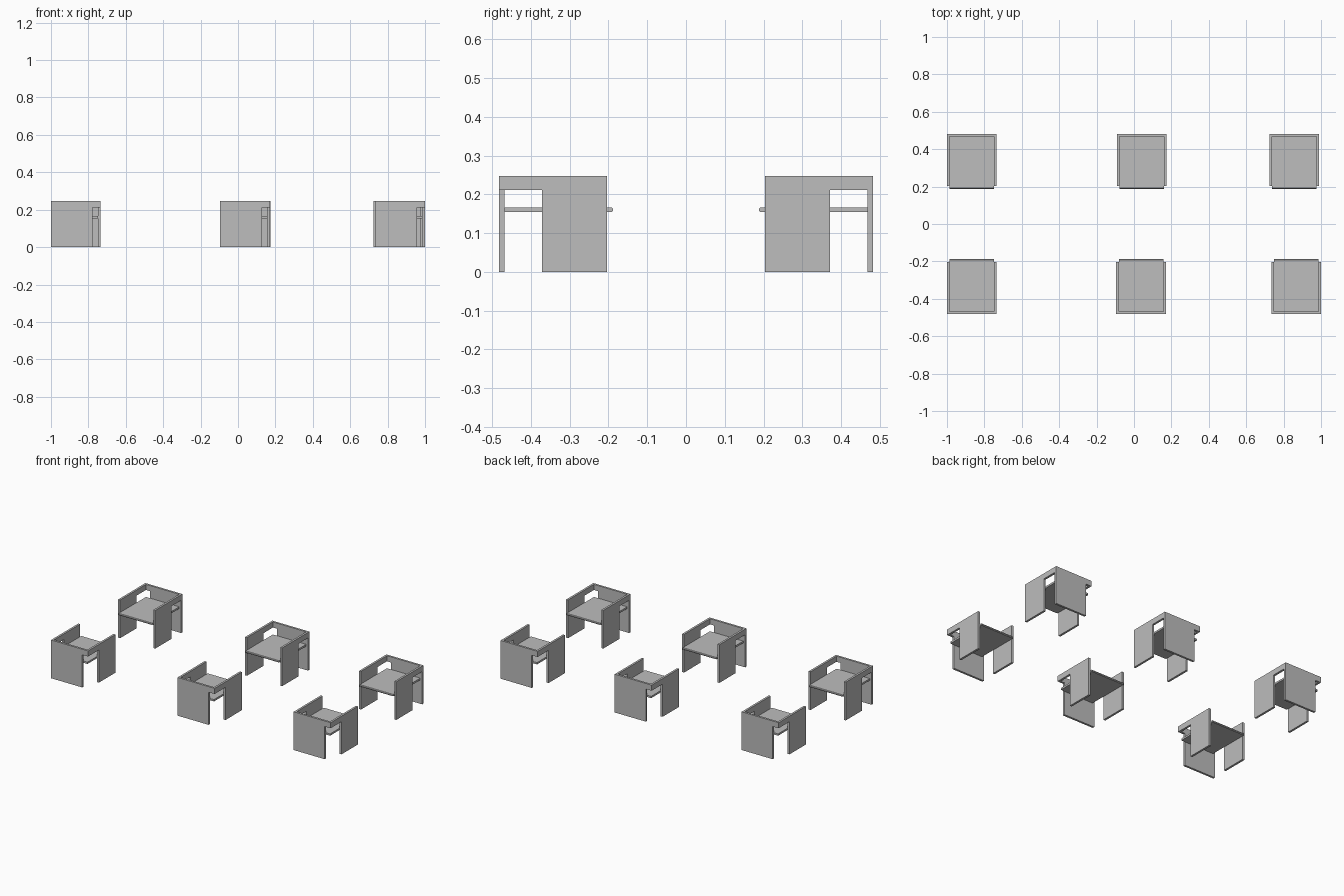
import bpy, bmesh
from math import pi
from mathutils import Matrix, Vector

cube = bpy.data.objects.get("Cube")
if cube:
    bpy.data.objects.remove(cube)

GREY = (0.51, 0.51, 0.51, 1)
mat = bpy.data.materials.new("light_grey")
mat.use_nodes = True
mat.diffuse_color = GREY
mat.node_tree.nodes["Principled BSDF"].inputs["Base Color"].default_value = GREY

# Booth dimensions
W, D, H, T = 0.265, 0.278, 0.247, 0.0135
RAIL = 0.211          # underside of the top rail
NOTCH_Y = 0.111       # length of the side openings
NOTCH_X = 0.223       # start of the opening in the rear panel
TOP_LOW, TOP_HIGH, TOP_EDGE = 0.154, 0.166, 0.294


def prism(name, outline, axis, start, end, place):
    """Extrude a closed outline along the x or y axis, then place it."""
    bm = bmesh.new()

    def point(a, z, depth):
        return Vector((depth, a, z)) if axis == "x" else Vector((a, depth, z))

    face = bm.faces.new([bm.verts.new(point(a, z, start)) for a, z in outline])
    geom = bmesh.ops.extrude_face_region(bm, geom=[face])["geom"]
    shift = point(0, 0, end - start)
    bmesh.ops.translate(bm, vec=shift, verts=[v for v in geom if isinstance(v, bmesh.types.BMVert)])
    bmesh.ops.recalc_face_normals(bm, faces=bm.faces)
    mesh = bpy.data.meshes.new(name)
    bm.to_mesh(mesh)
    bm.free()
    mesh.materials.append(mat)
    obj = bpy.data.objects.new(name, mesh)
    obj.matrix_world = place
    bpy.context.collection.objects.link(obj)
    return obj


# Side panel: full-height board with a top rail running to the rear
SIDE = [(NOTCH_Y, 0), (D, 0), (D, H), (0, H), (0, RAIL), (NOTCH_Y, RAIL)]
# Rear panel: board with an open lower corner, rail fitted between the sides
REAR = [(0, 0), (NOTCH_X, 0), (NOTCH_X, RAIL), (W - T, RAIL),
        (W - T, H), (T, H), (T, RAIL), (0, RAIL)]
# Desktop: thin slab with a softened front edge
R = 0.004
SLAB = [(T, TOP_LOW), (TOP_EDGE - R, TOP_LOW), (TOP_EDGE, TOP_LOW + R),
        (TOP_EDGE, TOP_HIGH - R), (TOP_EDGE - R, TOP_HIGH), (T, TOP_HIGH)]


def booth(label, place):
    prism(label + "_right_side", SIDE, "x", 0, T, place)
    prism(label + "_left_side", SIDE, "x", W - T, W, place)
    prism(label + "_rear_panel", REAR, "y", 0, T, place)
    prism(label + "_desktop", SLAB, "x", T, W - T, place)


# Two rows of booths, open sides facing each other
for i, x in enumerate((-1.0, -0.095, 0.735)):
    booth(f"front_booth_{i + 1}", Matrix.Translation((x, -0.482, 0)))
for i, x in enumerate((-1.0, -0.092, 0.724)):
    place = Matrix.Translation((x + W, 0.482, 0)) @ Matrix.Rotation(pi, 4, "Z")
    booth(f"back_booth_{i + 1}", place)
